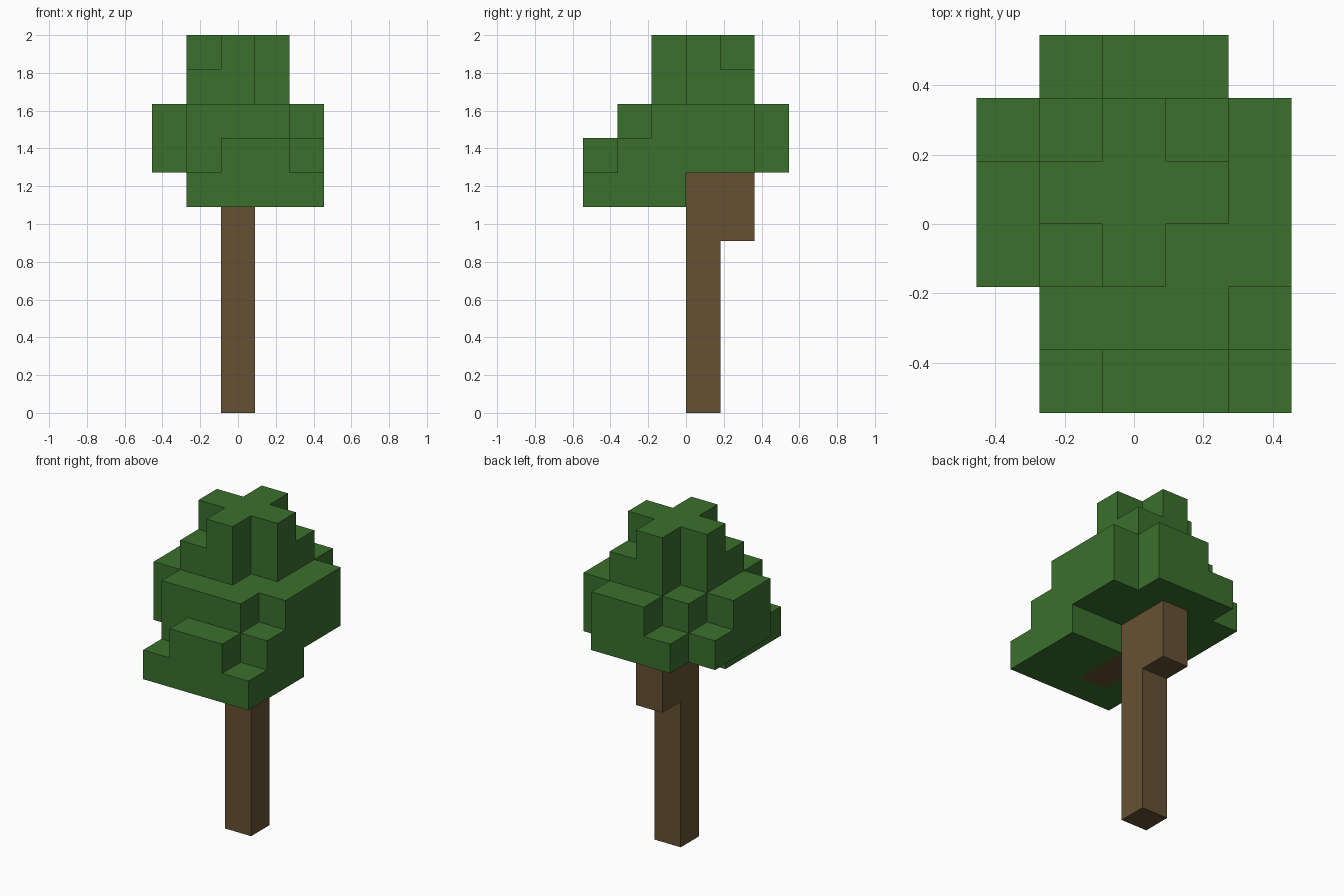
import bpy
import bmesh
from mathutils import Vector

cube = bpy.data.objects.get("Cube")
if cube:
    bpy.data.objects.remove(cube, do_unlink=True)

UNIT = 2 / 11                      # edge of one block
ORIGIN = Vector((2.5, 3, 0))       # grid point that sits on the world origin


def make_material(name, color):
    mat = bpy.data.materials.new(name)
    mat.use_nodes = True
    mat.diffuse_color = color
    mat.node_tree.nodes["Principled BSDF"].inputs["Base Color"].default_value = color
    return mat


def build_blocks(name, cells, solid, mat):
    """Skin a set of grid cells, leaving out faces that touch another block."""
    bm = bmesh.new()
    for cell in cells:
        centre = Vector(cell) + Vector((0.5, 0.5, 0.5))
        for axis in range(3):
            for side in (-1, 1):
                normal = Vector((0, 0, 0))
                normal[axis] = side
                if tuple(int(c + n) for c, n in zip(cell, normal)) in solid:
                    continue
                u, v = Vector((0, 0, 0)), Vector((0, 0, 0))
                u[(axis + 1) % 3] = 0.5
                v[(axis + 2) % 3] = 0.5 * side
                middle = centre + normal / 2 - ORIGIN
                corners = (middle - u - v, middle + u - v, middle + u + v, middle - u + v)
                bm.faces.new([bm.verts.new(p * UNIT) for p in corners])
    # Weld the blocks and merge flat areas into single faces
    bmesh.ops.remove_doubles(bm, verts=bm.verts, dist=0.001)
    bmesh.ops.dissolve_limit(bm, angle_limit=0.01, verts=bm.verts, edges=bm.edges)
    mesh = bpy.data.meshes.new(name)
    bm.to_mesh(mesh)
    bm.free()
    mesh.materials.append(mat)
    obj = bpy.data.objects.new(name, mesh)
    bpy.context.collection.objects.link(obj)
    return obj


# Trunk: straight post, a stub branch at the back and a flush one at the front
trunk = {(2, 3, k) for k in range(7)}
branches = {(2, 4, 5), (2, 4, 6), (2, 1, 6), (2, 2, 6)}
wood = trunk | branches

# Crown: top level of each column, rows from front to back (a = 10, b = 11)
TOPS = ("07887", "09998", "9ab99", "9bbb9", "89ba9", "08990")
leaves = set()
for j, row in enumerate(TOPS):
    for i, top in enumerate(row):
        bottom = 6 if j < 3 and i > 0 else 7   # the front half hangs one block lower
        leaves |= {(i, j, k) for k in range(bottom, int(top, 16))}
leaves -= wood

bark = make_material("bark brown", (0.130, 0.083, 0.033, 1))
green = make_material("leaf green", (0.043, 0.162, 0.026, 1))

solid = wood | leaves
build_blocks("trunk", wood, solid, bark)
build_blocks("leaf_crown", leaves, solid, green)
